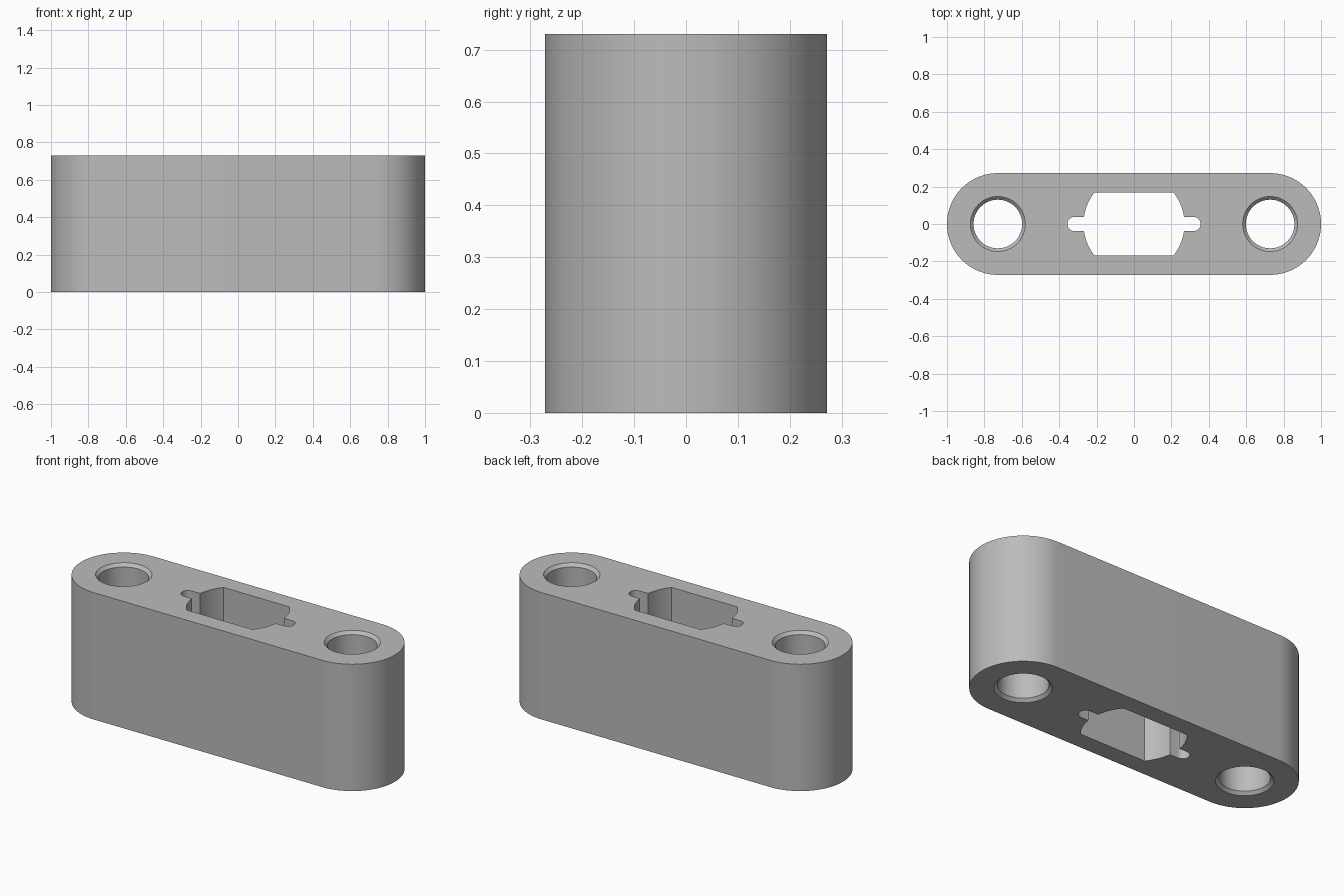
import bpy, bmesh
from math import sin, cos, pi, asin

cube = bpy.data.objects.get("Cube")
if cube:
    bpy.data.objects.remove(cube, do_unlink=True)

HEIGHT, ROUND, HOLE_X = 0.73, 0.272, 0.728
BORE, CHAMFER = 0.13, 0.017


def arc(cx, cy, r, start, end, steps):
    """Points along a circular arc, both ends included."""
    angles = [start + (end - start) * i / steps for i in range(steps + 1)]
    return [(cx + r * cos(a), cy + r * sin(a)) for a in angles]


def turned(points):
    """Add the same points turned half way round the centre."""
    return points + [(-x, -y) for x, y in points]


def wall(bm, layers):
    """Join stacked closed outlines; return the bottom and top rim edges."""
    rings = [[bm.verts.new((x, y, z)) for x, y in pts] for pts, z in layers]
    n = len(rings[0])
    for low, high in zip(rings, rings[1:]):
        for i in range(n):
            j = (i + 1) % n
            bm.faces.new((low[i], low[j], high[j], high[i]))
    return [[bm.edges.get((r[i], r[(i + 1) % n])) for i in range(n)]
            for r in (rings[0], rings[-1])]


bm = bmesh.new()

# Outer body with round ends
outline = turned(arc(HOLE_X, 0, ROUND, -pi / 2, pi / 2, 40))
rims = [wall(bm, [(outline, 0), (outline, HEIGHT)])]

# Two bores, chamfered at both ends
for side in (-1, 1):
    layers = [(arc(side * HOLE_X, 0, r, 0, 2 * pi, 64)[:-1], z) for r, z in (
        (BORE + CHAMFER, 0), (BORE, CHAMFER),
        (BORE, HEIGHT - CHAMFER), (BORE + CHAMFER, HEIGHT))]
    rims.append(wall(bm, layers))

# Central slot: flat sides, curved ends, a round-ended notch at each end
SLOT_R, SLOT_Y, NOTCH = 0.27, 0.169, 0.038
notch_tip = 0.356
corner, neck = asin(SLOT_Y / SLOT_R), asin(NOTCH / SLOT_R)
half = (arc(0, 0, SLOT_R, -corner, -neck, 10)
        + arc(notch_tip - NOTCH, 0, NOTCH, -pi / 2, pi / 2, 16)
        + arc(0, 0, SLOT_R, neck, corner, 10))
slot = turned(half)
rims.append(wall(bm, [(slot, 0), (slot, HEIGHT)]))

# Bottom and top faces around the openings
for level, direction in ((0, -1), (1, 1)):
    edges = [e for rim in rims for e in rim[level]]
    bmesh.ops.triangle_fill(bm, edges=edges, use_beauty=True,
                            normal=(0, 0, direction))
bmesh.ops.recalc_face_normals(bm, faces=bm.faces)

mesh = bpy.data.meshes.new("spacer_block")
bm.to_mesh(mesh)
bm.free()
block = bpy.data.objects.new("spacer_block", mesh)
bpy.context.collection.objects.link(block)

# Plain grey finish
grey = bpy.data.materials.new("plain grey")
grey.use_nodes = True
colour = (0.5, 0.5, 0.5, 1)
grey.diffuse_color = colour
grey.node_tree.nodes["Principled BSDF"].inputs["Base Color"].default_value = colour
mesh.materials.append(grey)

# Smooth curves, crisp edges
bpy.ops.object.select_all(action="DESELECT")
block.select_set(True)
bpy.context.view_layer.objects.active = block
bpy.ops.object.shade_smooth_by_angle(angle=pi / 6)
